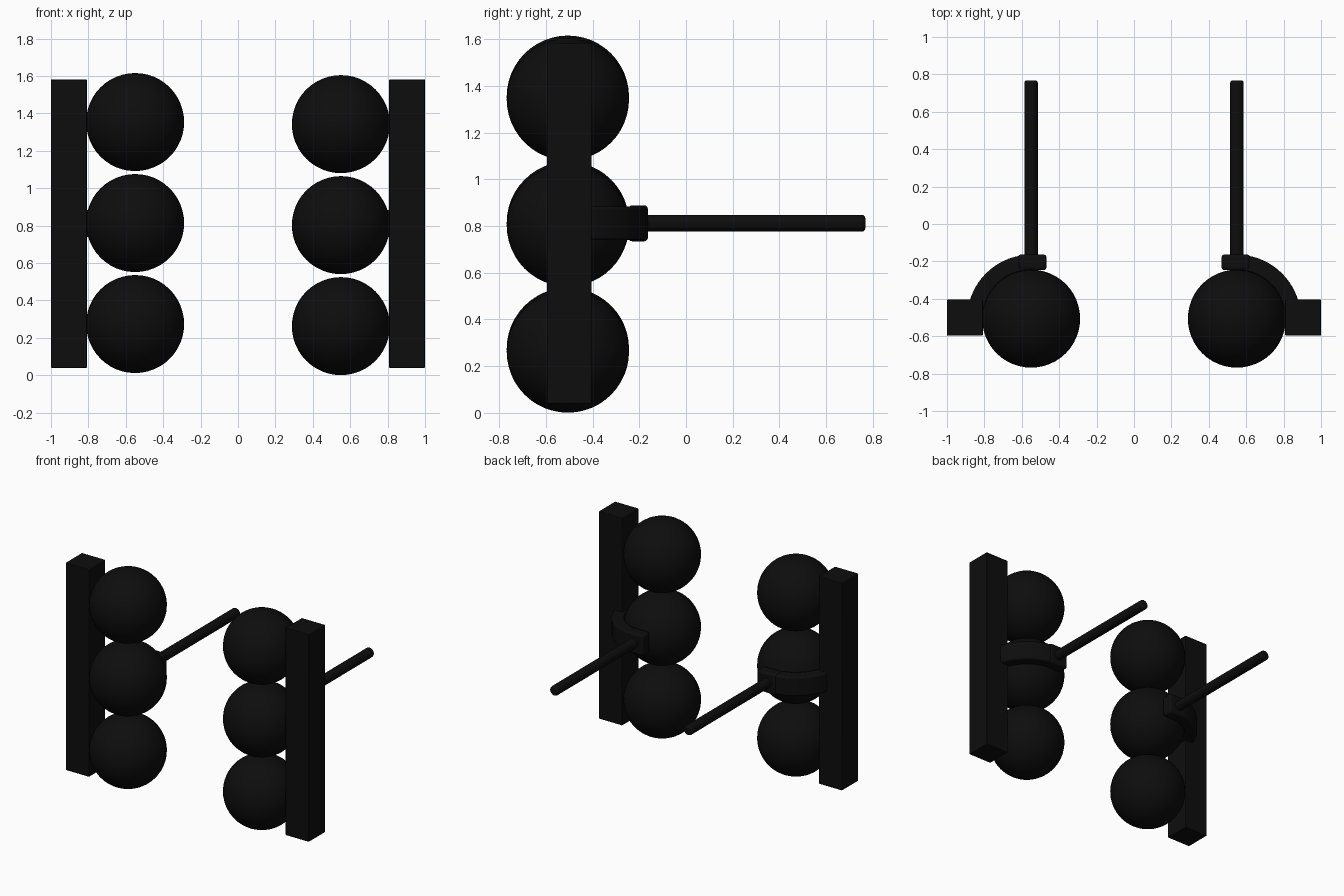
import bpy, bmesh, math
from mathutils import Matrix

if "Cube" in bpy.data.objects:
    bpy.data.objects.remove(bpy.data.objects["Cube"])

black = bpy.data.materials.new("black")
black.diffuse_color = (0.004, 0.004, 0.004, 1)
black.use_nodes = True
black.node_tree.nodes["Principled BSDF"].inputs["Base Color"].default_value = black.diffuse_color

CX, CY, R = 0.55, -0.506, 0.262   # ball column centre and ball radius
ARM_Z = 0.812


def finish(name, bm, bevel=0.0, segments=2):
    bmesh.ops.recalc_face_normals(bm, faces=bm.faces)
    me = bpy.data.meshes.new(name)
    bm.to_mesh(me)
    bm.free()
    me.materials.append(black)
    ob = bpy.data.objects.new(name, me)
    bpy.context.collection.objects.link(ob)
    if bevel:
        mod = ob.modifiers.new("bevel", "BEVEL")
        mod.width, mod.segments = bevel, segments
        mod.limit_method, mod.angle_limit = "ANGLE", math.radians(40)
    bpy.context.view_layer.objects.active = ob
    ob.select_set(True)
    bpy.ops.object.shade_smooth_by_angle(angle=math.radians(35))
    ob.select_set(False)


def box(name, x0, x1, y0, y1, z0, z1, bevel, segments=2):
    bm = bmesh.new()
    m = Matrix.Translation(((x0 + x1) / 2, (y0 + y1) / 2, (z0 + z1) / 2))
    m = m @ Matrix.Diagonal((x1 - x0, y1 - y0, z1 - z0, 1))
    bmesh.ops.create_cube(bm, size=1, matrix=m)
    finish(name, bm, bevel, segments)


for side, s in (("left", -1), ("right", 1)):
    # column of three balls, the right column sits slightly lower
    base = 0.263 if s > 0 else 0.274
    for i in range(3):
        bm = bmesh.new()
        bmesh.ops.create_uvsphere(
            bm, u_segments=48, v_segments=24, radius=R,
            matrix=Matrix.Translation((s * CX, CY, base + 0.54 * i)))
        finish(f"{side}_ball_{i + 1}", bm)

    # upright outer bar
    xs = sorted((s * 0.808, s * 1.0))
    box(f"{side}_bar", *xs, -0.596, -0.404, 0.04, 1.582, 0.004)

    # curved bracket from the bar round the back of the middle ball
    angles = [math.radians(a) for a in range(5, 91, 5)]
    outline = [(CX + 0.342 * math.cos(a), CY + 0.342 * math.sin(a)) for a in angles]
    outline += [(CX + 0.255 * math.cos(a), CY + 0.255 * math.sin(a)) for a in reversed(angles)]
    bm = bmesh.new()
    face = bm.faces.new([bm.verts.new((s * x, y, ARM_Z - 0.072)) for x, y in outline])
    ext = bmesh.ops.extrude_face_region(bm, geom=[face])
    bmesh.ops.translate(bm, vec=(0, 0, 0.144),
                        verts=[v for v in ext["geom"] if isinstance(v, bmesh.types.BMVert)])
    finish(f"{side}_bracket", bm, 0.012)

    # end block of the bracket holding the rod
    xs = sorted((s * 0.468, s * 0.62))
    box(f"{side}_rod_mount", *xs, -0.247, -0.163, ARM_Z - 0.077, ARM_Z + 0.077, 0.016, 3)

    # long rod pointing back
    y0, y1 = -0.22, 0.768
    bm = bmesh.new()
    bmesh.ops.create_cone(
        bm, cap_ends=True, segments=32, radius1=0.036, radius2=0.036, depth=y1 - y0,
        matrix=Matrix.Translation((s * CX, (y0 + y1) / 2, ARM_Z))
        @ Matrix.Rotation(math.pi / 2, 4, "X"))
    finish(f"{side}_rod", bm, 0.014, 3)
